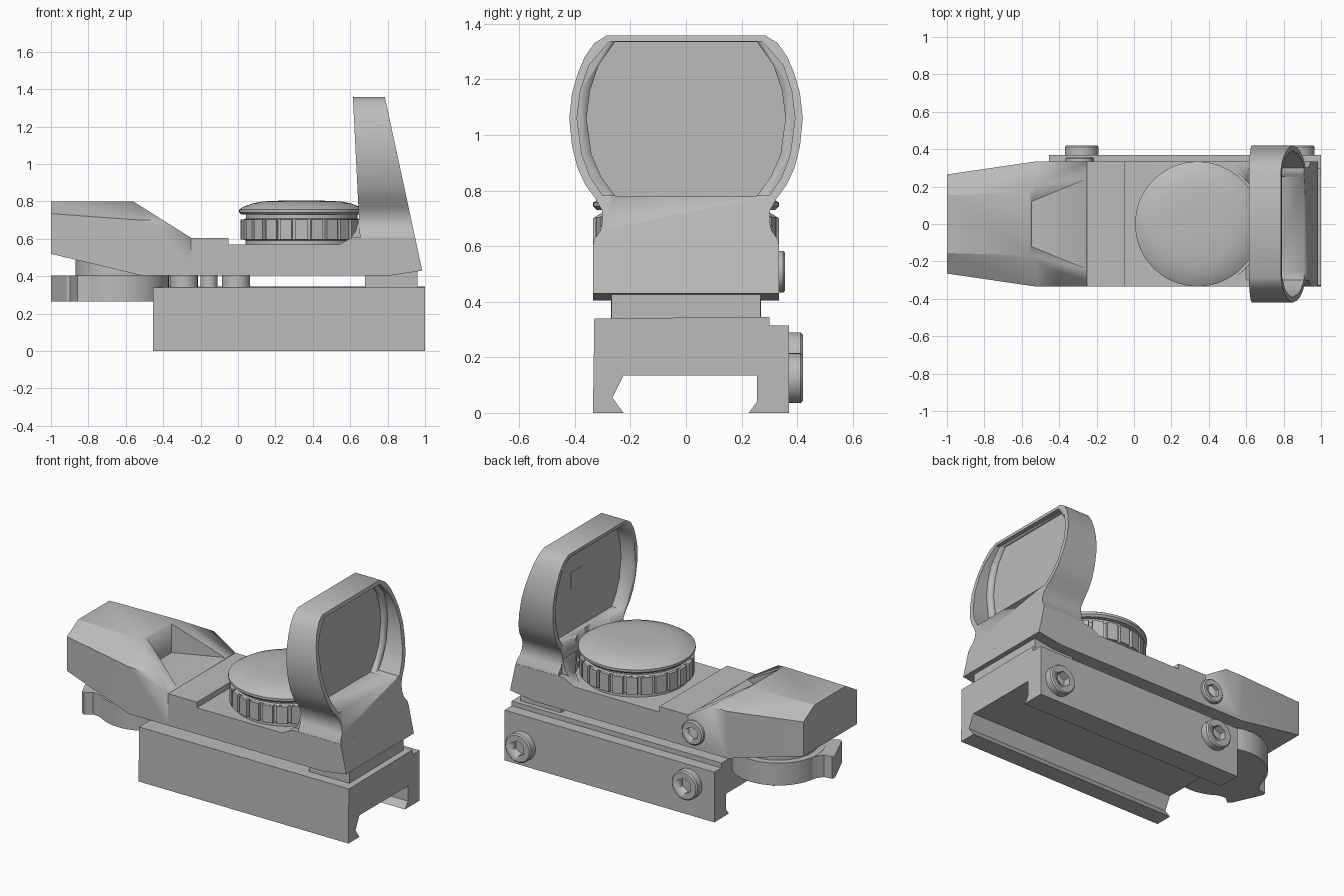
import bpy, bmesh, math
from mathutils import Vector, Matrix

if "Cube" in bpy.data.objects:
    bpy.data.objects.remove(bpy.data.objects["Cube"], do_unlink=True)

grey = bpy.data.materials.new("neutral_grey")
grey.use_nodes = True
COLOUR = (0.5, 0.5, 0.5, 1)
grey.diffuse_color = COLOUR
grey.node_tree.nodes["Principled BSDF"].inputs["Base Color"].default_value = COLOUR


def finish(bm, name, smooth=30):
    bmesh.ops.recalc_face_normals(bm, faces=bm.faces)
    mesh = bpy.data.meshes.new(name)
    bm.to_mesh(mesh)
    bm.free()
    mesh.materials.append(grey)
    ob = bpy.data.objects.new(name, mesh)
    bpy.context.collection.objects.link(ob)
    bpy.ops.object.select_all(action="DESELECT")
    ob.select_set(True)
    bpy.context.view_layer.objects.active = ob
    bpy.ops.object.shade_smooth_by_angle(angle=math.radians(smooth))
    return ob


def loft(name, rings, smooth=30):
    """Solid through matching rings of points, capped at both ends."""
    bm = bmesh.new()
    rows = [[bm.verts.new(p) for p in ring] for ring in rings]
    for a, b in zip(rows, rows[1:]):
        for i in range(len(a)):
            j = (i + 1) % len(a)
            bm.faces.new((a[i], a[j], b[j], b[i]))
    bm.faces.new(rows[0])
    bm.faces.new(rows[-1])
    return finish(bm, name, smooth)


def side_prism(name, pts, half):
    return loft(name, [[(x, y, z) for x, z in pts] for y in (-half, half)])


def end_prism(name, pts, x0, x1, smooth=30):
    """Y-Z outline extruded along x; the ends may lean with height."""
    return loft(name, [[(f(z), y, z) for y, z in pts] for f in (x0, x1)], smooth)


def cylinder(name, centre, r, depth, axis="Z", sides=48, bevel=0):
    bm = bmesh.new()
    bmesh.ops.create_cone(bm, cap_ends=True, segments=sides, radius1=r, radius2=r, depth=depth)
    if bevel:
        rim = [e for e in bm.edges if abs(e.verts[0].co.z - e.verts[1].co.z) < 1e-6]
        bmesh.ops.bevel(bm, geom=rim, offset=bevel, segments=1, affect="EDGES")
    turn = Matrix.Rotation(math.pi / 2, 4, "X") if axis == "Y" else Matrix()
    bmesh.ops.transform(bm, matrix=Matrix.Translation(centre) @ turn, verts=bm.verts)
    return finish(bm, name)


def cut(target, *cutters):
    for c in cutters:
        mod = target.modifiers.new("cut", "BOOLEAN")
        mod.operation, mod.solver, mod.object = "DIFFERENCE", "EXACT", c
        c.hide_render = True
        c.hide_set(True)


def mirrored(half):
    return half + [(-y, z) for y, z in reversed(half)]


# Rail clamp with a dovetail slot
end_prism("rail_clamp", [
    (-.335, 0), (-.225, 0), (-.265, .055), (-.225, .135), (.255, .135), (.255, .04),
    (.225, 0), (.37, 0), (.37, .315), (.3, .315), (.3, .345), (-.33, .34)],
    lambda z: -.455, lambda z: 1.0)

# Pedestal and small posts between clamp and body
side_prism("pedestal", [(.68, .335), (.96, .335), (.96, .425), (.68, .425)], .268)
for i, (x, r) in enumerate([(-.29, .075), (-.155, .045), (-.01, .075)]):
    cylinder(f"post_{i + 1}", (x, 0, .375), r, .08)

# Rear housing: tapered, shoulders chamfered, sloping front
def housing_ring(x, half, bottom, edge, flat):
    top = [(half, bottom), (half, edge), (flat, .8)]
    return [(x, y, z) for y, z in mirrored(top)]

housing = loft("rear_housing", [
    housing_ring(-1, .265, .52, .735, .155),
    housing_ring(-.52, .335, .405, .70, .17),
    housing_ring(-.25, .335, .405, .70, .17)])
bm = bmesh.new()
bm.from_mesh(housing.data)
cutting = bmesh.ops.bisect_plane(bm, geom=bm.verts[:] + bm.edges[:] + bm.faces[:],
                                 plane_co=(-.56, 0, .8), plane_no=(.195, 0, .31), clear_outer=True)
rim = [g for g in cutting["geom_cut"] if isinstance(g, bmesh.types.BMEdge)]
bmesh.ops.contextual_create(bm, geom=rim)
bmesh.ops.recalc_face_normals(bm, faces=bm.faces)
bm.to_mesh(housing.data)
bm.free()
pocket = loft("pocket_cutter", [
    [(-.545, -.12, z), (-.545, .12, z), (-.23, .25, z), (-.23, -.25, z)] for z in (.61, 1)])
cut(housing, pocket)

# Main body
body = side_prism("main_body", [
    (-.25, .405), (-.25, .605), (-.05, .605), (-.05, .57), (.54, .57), (.61, .607),
    (.947, .607), (.985, .43), (.82, .405)], .335)

# Lens hood with a window recessed from both sides
def hood_back(z):
    return .615 + (1.345 - z) * .05

def hood_front(z):
    return .785 + (1.36 - z) * .215

hood = end_prism("lens_hood", mirrored([
    (.335, .6), (.33, .625), (.308, .655), (.3, .69), (.303, .73), (.325, .77), (.362, .82),
    (.39, .88), (.41, .96), (.42, 1.06), (.41, 1.15), (.39, 1.22), (.365, 1.28), (.33, 1.33),
    (.285, 1.358)]), hood_back, hood_front, 35)
wide = mirrored([(.3, .782), (.345, .85), (.375, .93), (.392, 1.06), (.38, 1.16),
                 (.35, 1.25), (.275, 1.336)])
narrow = mirrored([(.255, .781), (.305, .85), (.34, .93), (.358, 1.06), (.345, 1.16),
                   (.315, 1.25), (.255, 1.335)])
scoop = cylinder("dial_scoop_cutter", (.34, 0, .686), .348, .228, sides=64)
cut(hood,
    end_prism("front_recess_cutter", wide, lambda z: .765, lambda z: 1.2),
    end_prism("window_step_cutter", narrow, lambda z: .74, lambda z: 1.2),
    end_prism("rear_recess_cutter", wide, lambda z: .4, lambda z: .725),
    scoop)

# Curved foot that blends the hood into the body
foot = side_prism("hood_foot", [
    (.545, .565), (.595, .595), (.628, .64), (.645, .7), (.68, .7), (.68, .565)], .3)
cut(foot, scoop)
cut(body, scoop)

# Small square mark on the rear of the lens
loft("lens_mark", [[(x, y, z) for y, z in [(-.01, 1.05), (.11, 1.05), (.11, 1.15), (-.01, 1.15)]]
                   for x in (.721, .73)])

# Dial: turned cap over a gripped ring
profile = [(.3, .565), (.3, .592), (.308, .597), (.308, .705), (.298, .71), (.298, .73),
           (.322, .73), (.334, .742), (.334, .757), (.31, .772), (.265, .789), (.21, .8), (.1, .805)]
N = 64
loft("dial", [[(.34 + r * math.cos(k * math.tau / N), r * math.sin(k * math.tau / N), z)
               for k in range(N)] for r, z in profile])
bm = bmesh.new()
GRIPS = 24
for k in range(GRIPS):
    made = bmesh.ops.create_cube(bm, size=1)["verts"]
    place = (Matrix.Translation((.34, 0, .65)) @ Matrix.Rotation(k * math.tau / GRIPS, 4, "Z")
             @ Matrix.Translation((.31, 0, 0)) @ Matrix.Diagonal((.032, .064, .108, 1)))
    bmesh.ops.transform(bm, matrix=place, verts=made)
finish(bm, "dial_grips")

# Thumb wheel under the rear housing, with its flared tab
hub = Vector((-.64, 0, 0))
cylinder("thumb_wheel", hub + Vector((0, 0, .335)), .27, .14, sides=64)
cylinder("thumb_wheel_hub", hub + Vector((0, 0, .45)), .23, .1)
tab = mirrored([(.17, .2), (.125, .25), (.105, .285), (.12, .335), (.1, .348)])
spin = Matrix.Rotation(math.radians(204), 4, "Z")
loft("thumb_wheel_tab", [[hub + spin @ Vector((out, side, 0)) + Vector((0, 0, z))
                          for side, out in tab] for z in (.266, .404)])

# Socket screws on the left-hand side of the model
for name, x, y, z, r in [("rear_clamp_screw", -.28, .42, .2, .09),
                         ("front_clamp_screw", .875, .42, .125, .09),
                         ("body_screw", -.29, .357, .508, .075)]:
    head = cylinder(name, (x, y - .035, z), r, .07, "Y", 40, .008)
    cut(head, cylinder(name + "_socket_cutter", (x, y, z), r * .55, .09, "Y", 6))
